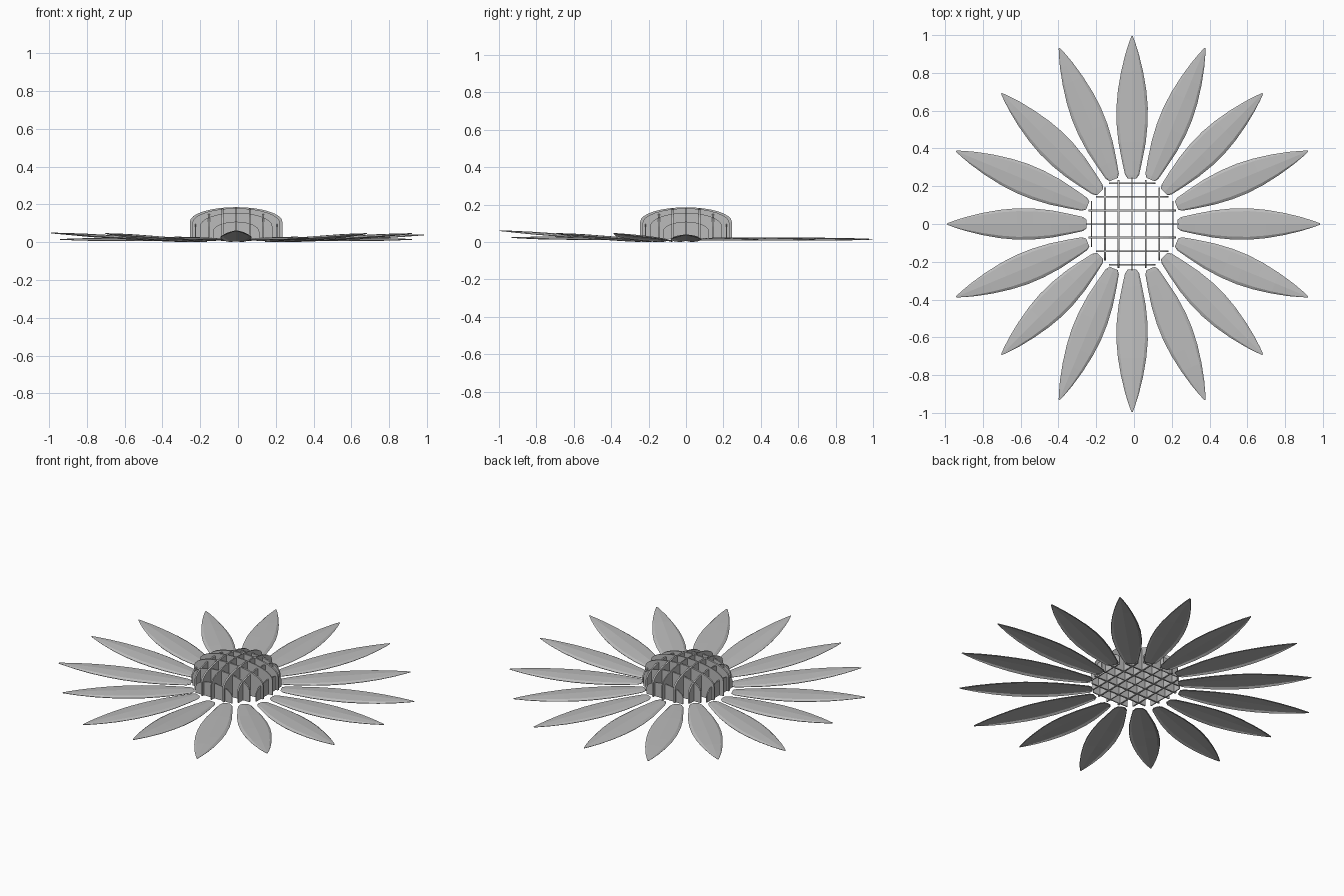
import bpy, bmesh, math
from mathutils import Matrix

if "Cube" in bpy.data.objects:
    bpy.data.objects.remove(bpy.data.objects["Cube"])

GREY = (0.5, 0.5, 0.5, 1)
grey = bpy.data.materials.new("plain_grey")
grey.use_nodes = True
grey.diffuse_color = GREY
grey.node_tree.nodes["Principled BSDF"].inputs["Base Color"].default_value = GREY
CENTRE_X = -0.01


def add_object(name, bm, matrix):
    bmesh.ops.recalc_face_normals(bm, faces=bm.faces)
    mesh = bpy.data.meshes.new(name)
    bm.to_mesh(mesh)
    bm.free()
    mesh.materials.append(grey)
    obj = bpy.data.objects.new(name, mesh)
    bpy.context.collection.objects.link(obj)
    obj.matrix_world = matrix
    return obj


# Petals: pointed leaf outline with a low crown and turned-down edges
OUTLINE = [(0, .022), (.025, .036), (.12, .052), (.25, .071), (.38, .081),
           (.5, .082), (.62, .074), (.75, .057), (.87, .035), (.95, .016), (1, .002)]
SECTION = [(-1, -.006), (-.82, .002), (0, .006), (.82, .002), (1, -.006)]


def petal(index):
    angle = math.tau * index / 16
    if index % 2:
        start, end = .255, 1.008
    elif index % 4:
        start, end = .24, .978
    else:
        start, end = .242, .98 if index == 8 else .996
    # The petals towards the front lift at the tip
    lift = {0: .045, 8: .055, 12: .067, 11: .03, 13: .03}
    tip = lift.get(index, .052 if index > 8 else .021)
    base = .022 if tip < .035 else .011
    bm = bmesh.new()
    rows = []
    for t, width in OUTLINE:
        z = base + (tip - base) * t
        crown = min(1, width / .06)
        rows.append([bm.verts.new((start + (end - start) * t, width * s, z + h * crown))
                     for s, h in SECTION])
    for a, b in zip(rows, rows[1:]):
        for j in range(len(SECTION) - 1):
            bm.faces.new((a[j], b[j], b[j + 1], a[j + 1]))
    place = Matrix.Translation((CENTRE_X, 0, 0)) @ Matrix.Rotation(angle, 4, "Z")
    obj = add_object(f"petal_{index + 1}", bm, place)
    mod = obj.modifiers.new("thickness", "SOLIDIFY")
    mod.thickness = .004
    mod.offset = 0


for i in range(16):
    petal(i)

# Flower centre: crossing upright sheets, domed along the top
# half width, shoulder height, crown height, thickness, outward from the middle
SHEETS = [(.245, .115, .192, .006), (.232, .108, .186, .01),
          (.192, .09, .162, .009), (.123, .062, .115, .006)]
FLOOR, SPACING, STEPS = .024, .072, 16


def sheet(name, offset, shape, turn):
    half, shoulder, crown, thick = shape
    outline = [(-half, FLOOR), (half, FLOOR)]
    for k in range(STEPS + 1):
        a = math.pi * k / STEPS
        outline.append((half * math.cos(a),
                        shoulder + (crown - shoulder) * math.sin(a)))
    bm = bmesh.new()
    face = bm.faces.new([bm.verts.new((x, -thick / 2, z)) for x, z in outline])
    grown = bmesh.ops.extrude_face_region(bm, geom=[face])["geom"]
    moved = [g for g in grown if isinstance(g, bmesh.types.BMVert)]
    bmesh.ops.translate(bm, verts=moved, vec=(0, thick, 0))
    place = (Matrix.Translation((CENTRE_X, 0, 0)) @ Matrix.Rotation(turn, 4, "Z")
             @ Matrix.Translation((0, offset, 0)))
    add_object(name, bm, place)


for direction, turn in (("cross", 0), ("long", math.pi / 2)):
    for i in range(-3, 4):
        sheet(f"centre_{direction}_sheet_{i + 4}", i * SPACING, SHEETS[abs(i)], turn)

# Rest the lowest petal on the ground
bpy.context.view_layer.update()
flower = [o for o in bpy.context.scene.objects if o.name.startswith(("petal_", "centre_"))]
low = min((o.matrix_world @ v.co).z for o in flower for v in o.data.vertices)
for o in flower:
    o.location.z -= low - .002
